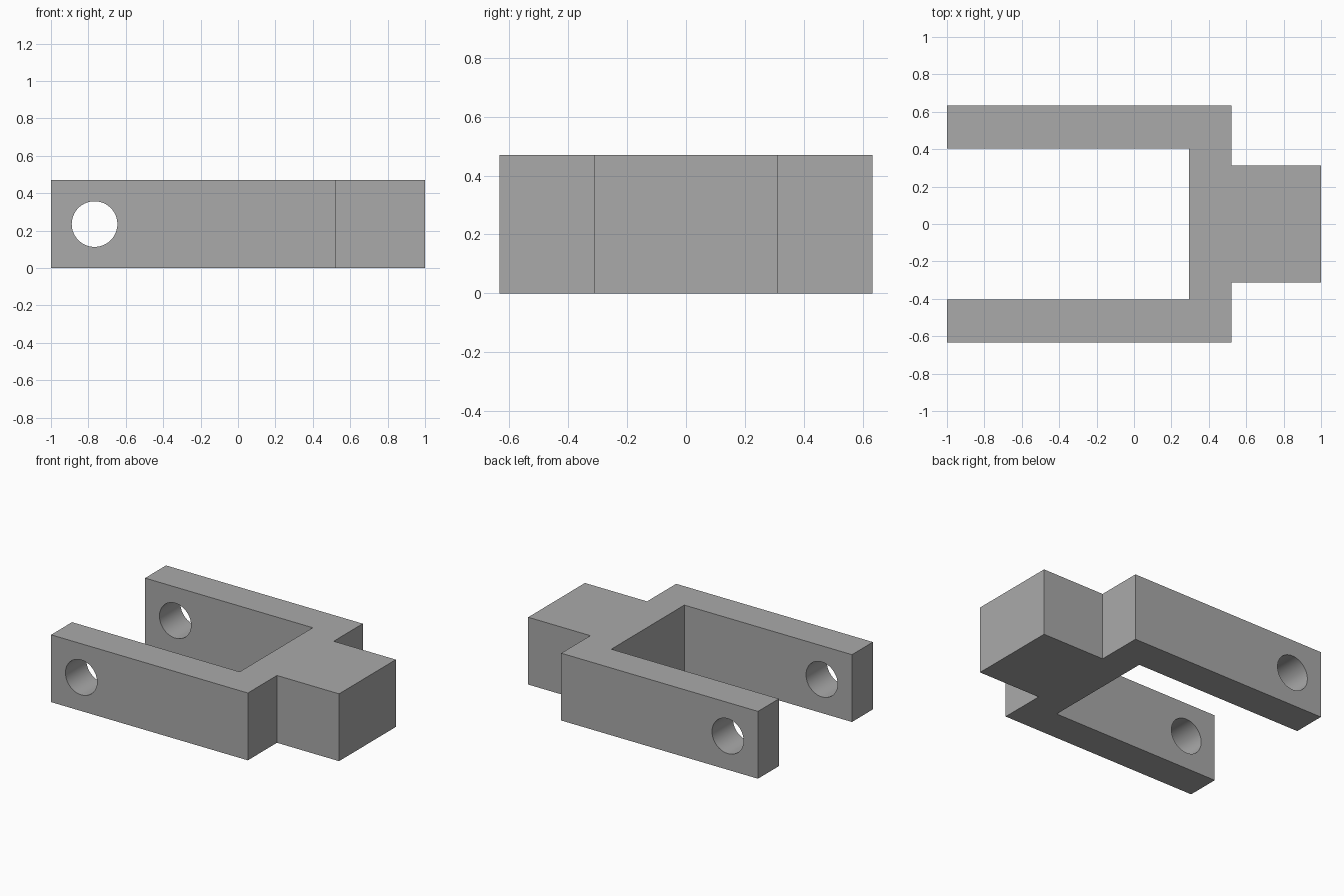
import bpy
import bmesh
import math

HEIGHT = 0.47
HOLE_X, HOLE_RADIUS = -0.767, 0.122

cube = bpy.data.objects.get("Cube")
if cube:
    bpy.data.objects.remove(cube, do_unlink=True)

# Plain grey metal
grey = bpy.data.materials.new("grey_metal")
grey.use_nodes = True
colour = (0.4, 0.4, 0.4, 1)
grey.diffuse_color = colour
grey.node_tree.nodes["Principled BSDF"].inputs["Base Color"].default_value = colour

# Half outline from tongue tip to the inside of the fork, mirrored across y
half = [(1, 0.313), (0.52, 0.313), (0.52, 0.634),
        (-1, 0.634), (-1, 0.403), (0.295, 0.403)]
outline = half + [(x, -y) for x, y in reversed(half)]

# Fork body with its tongue: outline extruded upward
bm = bmesh.new()
base = bm.faces.new([bm.verts.new((x, y, 0)) for x, y in outline])
top = bmesh.ops.extrude_face_region(bm, geom=[base])["geom"]
bmesh.ops.translate(bm, vec=(0, 0, HEIGHT),
                    verts=[v for v in top if isinstance(v, bmesh.types.BMVert)])
bmesh.ops.recalc_face_normals(bm, faces=bm.faces)
mesh = bpy.data.meshes.new("fork_bracket")
bm.to_mesh(mesh)
bm.free()
mesh.materials.append(grey)
bracket = bpy.data.objects.new("fork_bracket", mesh)
bpy.context.collection.objects.link(bracket)

# Pin hole through both arms
bpy.ops.mesh.primitive_cylinder_add(vertices=64, radius=HOLE_RADIUS, depth=2,
                                    location=(HOLE_X, 0, HEIGHT / 2),
                                    rotation=(math.pi / 2, 0, 0))
cutter = bpy.context.object
cutter.name = "pin_hole_cutter"
cutter.data.materials.append(grey)

bpy.ops.object.select_all(action="DESELECT")
bracket.select_set(True)
bpy.context.view_layer.objects.active = bracket
cut = bracket.modifiers.new("pin_hole", "BOOLEAN")
cut.operation = "DIFFERENCE"
cut.solver = "EXACT"
cut.object = cutter
bpy.ops.object.modifier_apply(modifier=cut.name)
bpy.data.objects.remove(cutter, do_unlink=True)

# Smooth hole walls, crisp block edges
bpy.ops.object.shade_smooth_by_angle(angle=math.radians(30))
